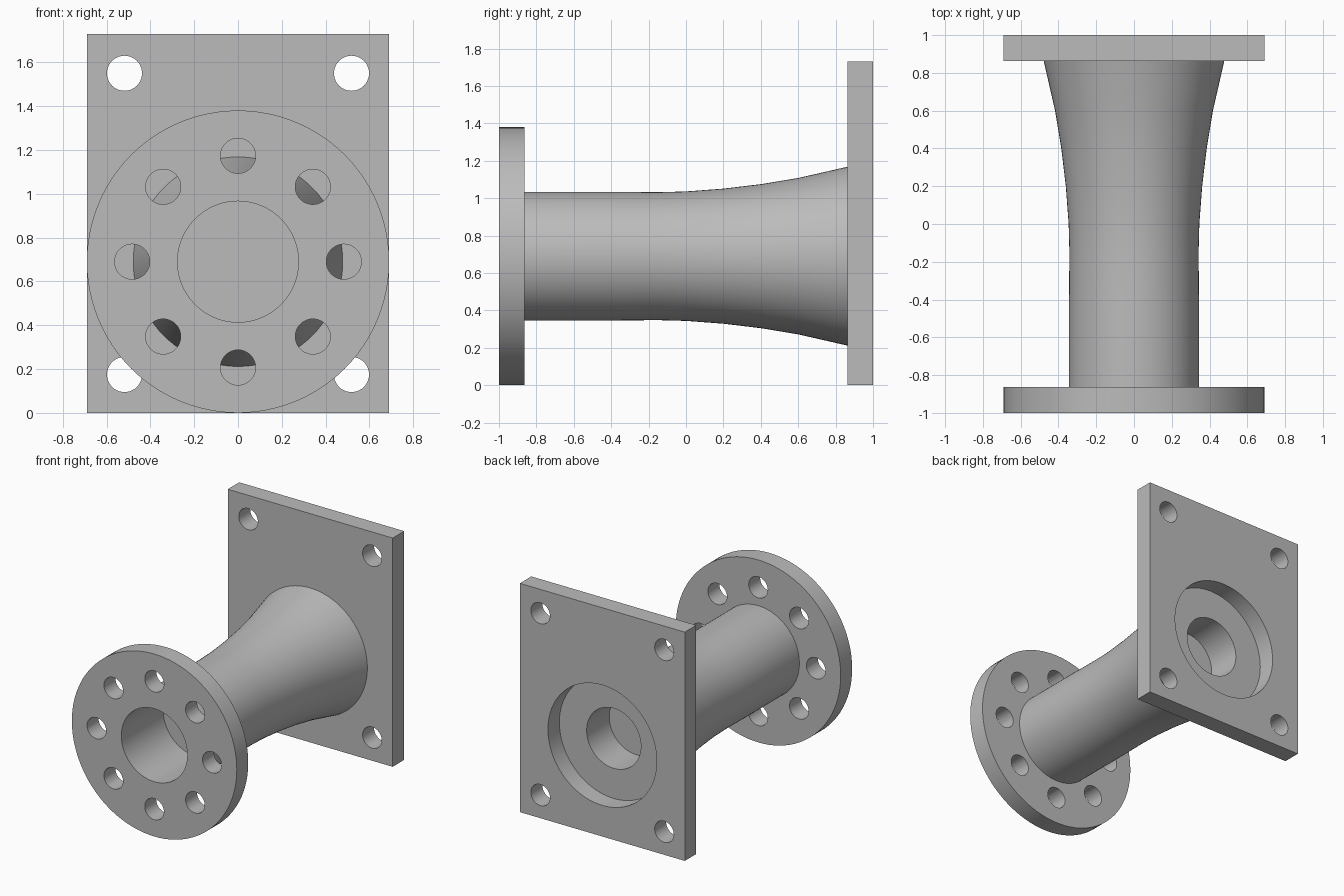
import bpy
import bmesh
from math import cos, sin, pi, radians
from mathutils import Matrix, Vector

AXIS_Z = 0.69      # height of the pipe axis
THICK = 0.137      # flange and plate thickness
HALF = 0.69        # flange radius and half plate width
HEIGHT = 1.73      # plate height
BOLT_R = 0.08

if "Cube" in bpy.data.objects:
    bpy.data.objects.remove(bpy.data.objects["Cube"])

grey = bpy.data.materials.new("plain_grey")
grey.use_nodes = True
grey.diffuse_color = (0.5, 0.5, 0.5, 1)
grey.node_tree.nodes["Principled BSDF"].inputs["Base Color"].default_value = (0.5, 0.5, 0.5, 1)


def add_object(name, bm):
    bmesh.ops.recalc_face_normals(bm, faces=bm.faces)
    mesh = bpy.data.meshes.new(name)
    bm.to_mesh(mesh)
    bm.free()
    mesh.materials.append(grey)
    obj = bpy.data.objects.new(name, mesh)
    bpy.context.collection.objects.link(obj)
    return obj


def lathe(name, profile, steps=96):
    """Revolve (radius, y) points about the pipe axis."""
    bm = bmesh.new()
    verts = [bm.verts.new((r, y, AXIS_Z)) for r, y in profile]
    edges = [bm.edges.new(pair) for pair in zip(verts, verts[1:])]
    bmesh.ops.spin(bm, geom=verts + edges, cent=(0, 0, AXIS_Z), axis=(0, 1, 0),
                   angle=2 * pi, steps=steps)
    bmesh.ops.remove_doubles(bm, verts=bm.verts, dist=0.0001)
    return add_object(name, bm)


def drill(obj, holes, y):
    """Cut round holes (x, z, radius) along y, then drop the cutter."""
    bm = bmesh.new()
    for x, z, r in holes:
        place = Matrix.Translation((x, y, z)) @ Matrix.Rotation(pi / 2, 4, 'X')
        bmesh.ops.create_cone(bm, cap_ends=True, segments=96 if r > 0.2 else 40,
                              radius1=r, radius2=r, depth=THICK * 1.6, matrix=place)
    cutter = add_object("hole_cutter", bm)
    cutter.hide_render = True
    mod = obj.modifiers.new("holes", 'BOOLEAN')
    mod.operation, mod.solver, mod.object = 'DIFFERENCE', 'EXACT', cutter
    graph = bpy.context.evaluated_depsgraph_get()
    mesh = bpy.data.meshes.new_from_object(obj.evaluated_get(graph))
    obj.modifiers.clear()
    obj.data = mesh
    bpy.data.objects.remove(cutter)


# Round flange and flared pipe with a blind bore at each end
back = 1 - THICK
flare = [(0.344, -0.4), (0.342, -0.15), (0.346, 0), (0.361, 0.2),
         (0.385, 0.4), (0.418, 0.6), (0.478, back)]
front_bore = [(0, -0.5), (0.276, -0.5), (0.276, -1)]
rim = [(HALF, -1), (HALF, THICK - 1), (0.344, THICK - 1)]
back_bore = [(0.227, back), (0.227, back - 0.27), (0, back - 0.27)]
pipe = lathe("flanged_pipe", front_bore + rim + flare + back_bore)
ring = [(0.483 * cos(i * pi / 4), AXIS_Z + 0.483 * sin(i * pi / 4), BOLT_R) for i in range(8)]
drill(pipe, ring, THICK / 2 - 1)

# Rectangular mounting plate with a large recess and four corner holes
bm = bmesh.new()
bmesh.ops.create_cube(bm, size=1)
bmesh.ops.scale(bm, verts=bm.verts, vec=(2 * HALF, THICK, HEIGHT))
bmesh.ops.translate(bm, verts=bm.verts, vec=Vector((0, 1 - THICK / 2, HEIGHT / 2)))
plate = add_object("mounting_plate", bm)
corners = [(x, z, BOLT_R) for x in (-0.518, 0.518) for z in (0.175, HEIGHT - 0.18)]
drill(plate, corners + [(0, AXIS_Z, 0.455)], 1 - THICK / 2)

# Smooth round walls, crisp rims
for obj in bpy.context.selected_objects:
    obj.select_set(False)
for obj in (pipe, plate):
    obj.select_set(True)
bpy.context.view_layer.objects.active = pipe
bpy.ops.object.shade_smooth_by_angle(angle=radians(30))
